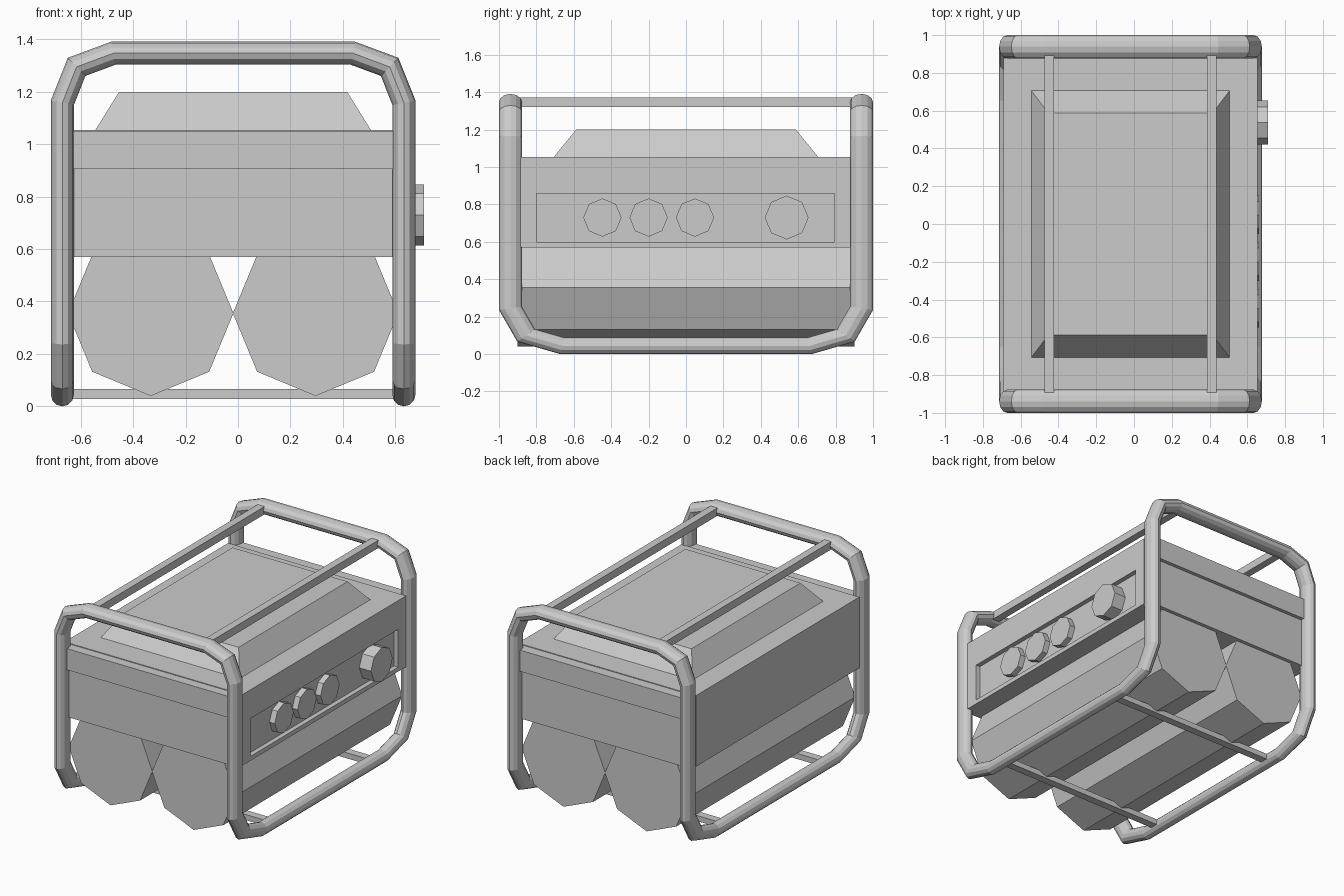
import bpy, bmesh, math
from mathutils import Vector

if "Cube" in bpy.data.objects:
    bpy.data.objects.remove(bpy.data.objects["Cube"])

CX = -0.0185          # centre line of the frame (the knob sticks out to +x)


def box(name, x, y, z):
    bpy.ops.mesh.primitive_cube_add(size=1, location=(sum(x) / 2, sum(y) / 2, sum(z) / 2))
    ob = bpy.context.object
    ob.name = name
    ob.scale = (x[1] - x[0], y[1] - y[0], z[1] - z[0])
    bpy.ops.object.transform_apply(location=False, rotation=False, scale=True)
    return ob


def octagon(name, loc, r, depth, rot):
    bpy.ops.mesh.primitive_cylinder_add(vertices=8, radius=r, depth=depth, location=loc, rotation=rot)
    bpy.context.object.name = name
    return bpy.context.object


# Tubular frame: sweep a quarter with mitred corners, then mirror in x and y
S = 1.4               # the tube is wider along y
R = 0.044
Y = 0.9385 / S
path = [Vector(p) for p in (
    (0, -Y, 1.347), (0.457, -Y, 1.347), (0.597, -Y, 1.295), (0.6515, -Y, 1.158),
    (0.6515, -Y, 0.245), (0.6515, -0.855 / S, 0.10), (0.6515, -0.66 / S, 0.044), (0.6515, 0, 0.044))]
bm = bmesh.new()
N = 12
ring = [Vector((0, -Y + R * math.cos(2 * math.pi * i / N), 1.347 + R * math.sin(2 * math.pi * i / N)))
        for i in range(N)]
rings = [[bm.verts.new(p) for p in ring]]
for k in range(1, len(path)):
    d = (path[k] - path[k - 1]).normalized()
    n = d if k == len(path) - 1 else (d + (path[k + 1] - path[k]).normalized()).normalized()
    ring = [p + d * ((path[k] - p).dot(n) / d.dot(n)) for p in ring]
    rings.append([bm.verts.new(p) for p in ring])
for a, b in zip(rings, rings[1:]):
    for i in range(N):
        j = (i + 1) % N
        bm.faces.new((a[i], a[j], b[j], b[i]))
bmesh.ops.scale(bm, vec=(1, S, 1), verts=bm.verts)
bmesh.ops.recalc_face_normals(bm, faces=bm.faces)
# open tube: make sure normals face outward
bm.faces.ensure_lookup_table()
f = bm.faces[0]
if f.normal.dot(f.calc_center_median() - Vector((0.2285, -0.9385, 1.347))) < 0:
    bmesh.ops.reverse_faces(bm, faces=bm.faces)
me = bpy.data.meshes.new("tube_frame")
bm.to_mesh(me)
bm.free()
frame = bpy.data.objects.new("tube_frame", me)
bpy.context.collection.objects.link(frame)
frame.location.x = CX
mir = frame.modifiers.new("mirror", 'MIRROR')
mir.use_axis = (True, True, False)

# Cross bars: two along the top, two across the bottom
for s, side in ((-1, "left"), (1, "right")):
    x = CX + s * 0.43
    box("top_bar_" + side, (x - 0.026, x + 0.026), (-0.93, 0.93), (1.32, 1.373))
for s, side in ((-1, "front"), (1, "back")):
    y = s * 0.55
    box("bottom_bar_" + side, (CX - 0.64, CX + 0.64), (y - 0.027, y + 0.027), (0.028, 0.066))

# Main housing with the recessed control panel on the right
body = box("housing", (CX - 0.673, CX + 0.673), (-0.885, 0.88), (0.57, 1.055))
cutter = box("panel_cutter", (0.622, 0.75), (-0.8, 0.795), (0.6, 0.858))
cutter.hide_render = True
cutter.hide_viewport = True
cut = body.modifiers.new("panel_recess", 'BOOLEAN')
cut.object = cutter
cut.operation = 'DIFFERENCE'
cut.solver = 'EXACT'

# Stepped end plates between the posts
for s, side in ((-1, "front"), (1, "back")):
    for name, out, z in (("upper", 0.95, (0.905, 1.05)), ("lower", 0.925, (0.57, 0.905))):
        box(f"{side}_{name}_plate", (CX - 0.64, CX + 0.64), sorted((s * 0.87, s * out)), z)

# Tapered hood on top
hood = box("hood", (CX - 0.528, CX + 0.528), (-0.71, 0.71), (1.05, 1.2))
for v in hood.data.vertices:
    if v.co.z > 0:
        v.co.x *= 0.435 / 0.528
        v.co.y *= 0.588 / 0.71

# Two eight-sided tanks below
for s, side in ((-1, "left"), (1, "right")):
    octagon("tank_" + side, (CX + s * 0.3145, 0, 0.355), 0.3155, 1.80, (math.pi / 2, 0, 0))

# Control panel knobs
for i, y in enumerate((-0.447, -0.2, 0.048)):
    octagon(f"dial_{i + 1}", (0.637, y, 0.73), 0.102, 0.05, (0, math.pi / 2, 0))
octagon("large_knob", (0.66, 0.538, 0.73), 0.117, 0.10, (0, math.pi / 2, 0))
